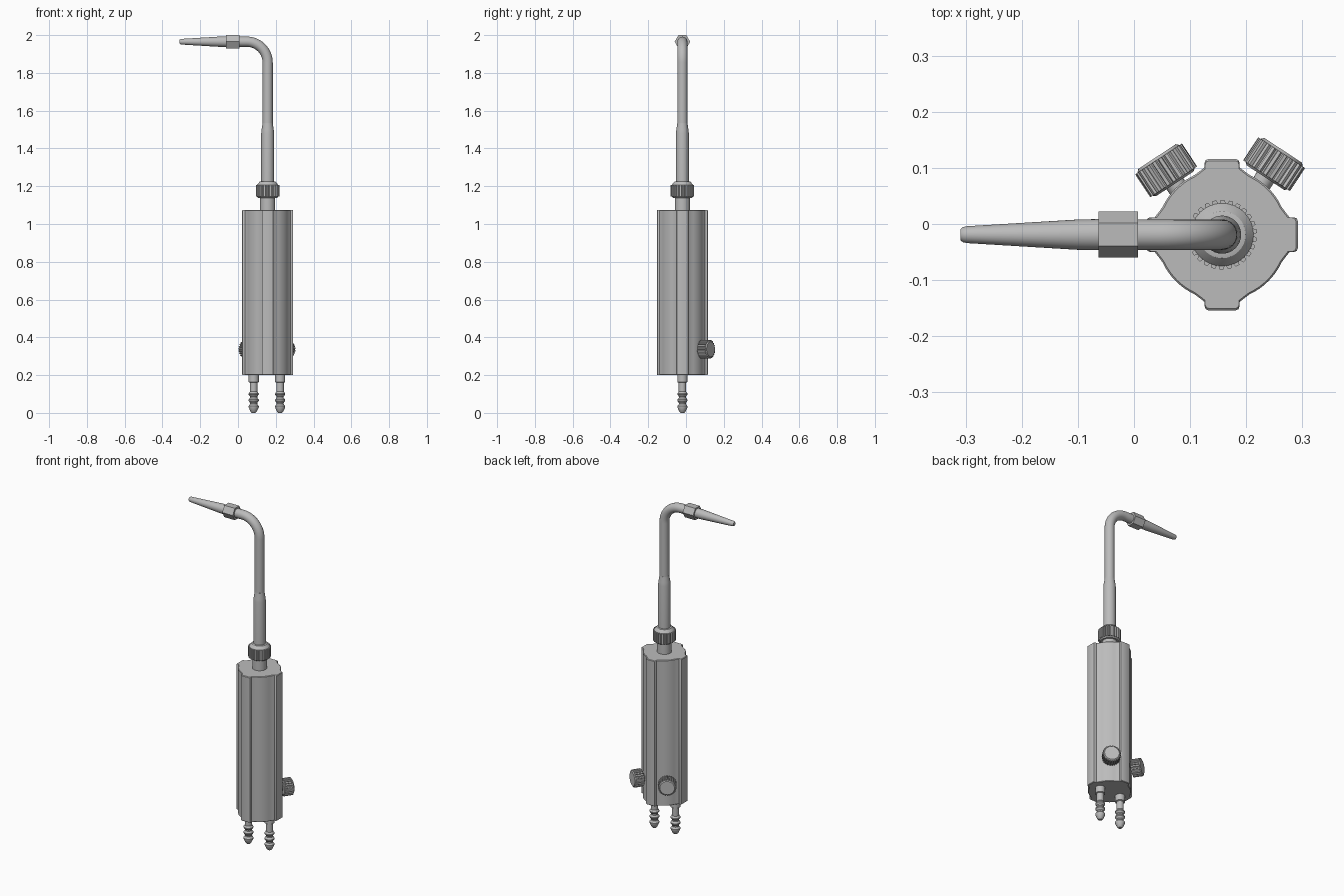
import bpy, bmesh, math
from mathutils import Vector, Matrix

if "Cube" in bpy.data.objects:
    bpy.data.objects.remove(bpy.data.objects["Cube"])

metal = bpy.data.materials.new("satin grey metal")
metal.use_nodes = True
GREY = (0.5, 0.5, 0.5, 1)
metal.diffuse_color = GREY
metal.node_tree.nodes["Principled BSDF"].inputs["Base Color"].default_value = GREY

CX, CY = 0.157, -0.019   # handle axis
TOP_Z = 1.965            # height of the horizontal tip


def finish(obj, angle=30):
    obj.data.materials.append(metal)
    bpy.ops.object.select_all(action='DESELECT')
    obj.select_set(True)
    bpy.context.view_layer.objects.active = obj
    bpy.ops.object.shade_smooth_by_angle(angle=math.radians(angle))
    return obj


def loft(name, rings, origin, axis=(0, 0, 1)):
    """Skin a stack of equal rings of local points and cap both ends."""
    bm = bmesh.new()
    loops = [[bm.verts.new(p) for p in ring] for ring in rings]
    n = len(loops[0])
    for a, b in zip(loops, loops[1:]):
        for i in range(n):
            j = (i + 1) % n
            bm.faces.new((a[i], a[j], b[j], b[i]))
    bm.faces.new(loops[0][::-1])
    bm.faces.new(loops[-1])
    bmesh.ops.recalc_face_normals(bm, faces=bm.faces)
    turn = Vector((0, 0, 1)).rotation_difference(Vector(axis)).to_matrix().to_4x4()
    bm.transform(Matrix.Translation(origin) @ turn)
    mesh = bpy.data.meshes.new(name)
    bm.to_mesh(mesh)
    bm.free()
    obj = bpy.data.objects.new(name, mesh)
    bpy.context.collection.objects.link(obj)
    return finish(obj)


def lathe(name, profile, origin, axis=(0, 0, 1), sides=32, start=0):
    """Revolve (radius, height) pairs around an axis."""
    turns = [start + math.tau * i / sides for i in range(sides)]
    rings = [[(r * math.cos(a), r * math.sin(a), h) for a in turns]
             for r, h in profile]
    return loft(name, rings, origin, axis)


def knurl(name, inner, outer, low, high, teeth, origin, axis=(0, 0, 1)):
    """Toothed grip ring."""
    outline = []
    for t in range(teeth):
        for part, r in ((0, inner), (0.2, outer), (0.65, outer), (0.85, inner)):
            a = math.tau * (t + part) / teeth
            outline.append((r * math.cos(a), r * math.sin(a)))
    return loft(name, [[(x, y, h) for x, y in outline] for h in (low, high)],
                origin, axis)


# Handle: round body with four rounded ribs
quarter = [(0.113, -0.040), (0.117, -0.035), (0.120, -0.031), (0.128, -0.031),
           (0.133, -0.029), (0.135, -0.024)]
quarter += [(x, -y) for x, y in reversed(quarter)]
for k in range(1, 10):
    a = math.radians(20 + 5 * k)
    quarter.append((0.117 * math.cos(a), 0.117 * math.sin(a)))
outline = []
for q in range(4):
    c, s = math.cos(q * math.pi / 2), math.sin(q * math.pi / 2)
    outline += [(c * x - s * y, s * x + c * y) for x, y in quarter]
rings = [[(x * f, y * f, h) for x, y in outline]
         for f, h in ((0.975, 0.2), (1, 0.203), (1, 1.072), (0.975, 1.075))]
loft("handle", rings, (CX, CY, 0))

# Neck, knurled collar and lower stem
lathe("neck", [(0.04, 1.07), (0.04, 1.15)], (CX, CY, 0))
lathe("collar_core", [(0.05, 1.138), (0.056, 1.145), (0.056, 1.207),
                      (0.05, 1.215), (0.042, 1.224), (0.034, 1.226)], (CX, CY, 0))
knurl("collar_grip", 0.055, 0.062, 1.145, 1.207, 26, (CX, CY, 0))
lathe("stem", [(0.034, 1.2), (0.034, 1.48), (0.032, 1.5), (0.028, 1.525),
               (0.027, 1.535)], (CX, CY, 0))

# Bent tube
BEND = 0.11
path = [(CX, CY, 1.52)]
for i in range(17):
    a = math.pi / 2 * i / 16
    path.append((CX - BEND + BEND * math.cos(a), CY,
                 TOP_Z - BEND + BEND * math.sin(a)))
path.append((-0.02, CY, TOP_Z))
curve = bpy.data.curves.new("bent_tube", 'CURVE')
curve.dimensions = '3D'
curve.bevel_depth = 0.027
curve.bevel_resolution = 6
curve.use_fill_caps = True
spline = curve.splines.new('POLY')
spline.points.add(len(path) - 1)
for point, p in zip(spline.points, path):
    point.co = (*p, 1)
tube = bpy.data.objects.new("bent_tube", curve)
bpy.context.collection.objects.link(tube)
bpy.ops.object.select_all(action='DESELECT')
tube.select_set(True)
bpy.context.view_layer.objects.active = tube
bpy.ops.object.convert(target='MESH')
finish(bpy.context.view_layer.objects.active)

# Hexagonal nut and tapered nozzle, pointing to -x
AIM = (-1, 0, 0)
lathe("tip_nut", [(0.041, -0.007), (0.041, 0.063)], (0, CY, TOP_Z), AIM, 6, math.pi / 2)
lathe("nozzle", [(0.028, 0.05), (0.027, 0.1), (0.015, 0.298), (0.0135, 0.305),
                 (0.010, 0.309)], (0, CY, TOP_Z), AIM)

# Two valve knobs at the back, low on the handle
for name, x, y, side in (("right", 0.057, 0.096, -1), ("left", 0.250, 0.107, 1)):
    axis = Vector((side * 0.55, 0.835, 0)).normalized()
    at = (x, y, 0.337)
    lathe(name + "_knob_stem", [(0.018, -0.08), (0.018, -0.02)], at, axis, 20)
    lathe(name + "_knob_core", [(0.040, -0.029), (0.045, -0.025), (0.045, 0.024),
                                (0.040, 0.029)], at, axis)
    knurl(name + "_knob_grip", 0.044, 0.050, -0.025, 0.024, 24, at, axis)

# Two barbed hose connectors underneath
barb = [(0.010, 0), (0.016, 0.006), (0.027, 0.030), (0.027, 0.036), (0.019, 0.046),
        (0.019, 0.053), (0.027, 0.064), (0.027, 0.070), (0.019, 0.080),
        (0.019, 0.087), (0.027, 0.097), (0.027, 0.102), (0.020, 0.112),
        (0.020, 0.160), (0.027, 0.163), (0.027, 0.210)]
for name, x in (("right", 0.083), ("left", 0.223)):
    lathe(name + "_hose_barb", barb, (x, CY, 0), sides=24)
